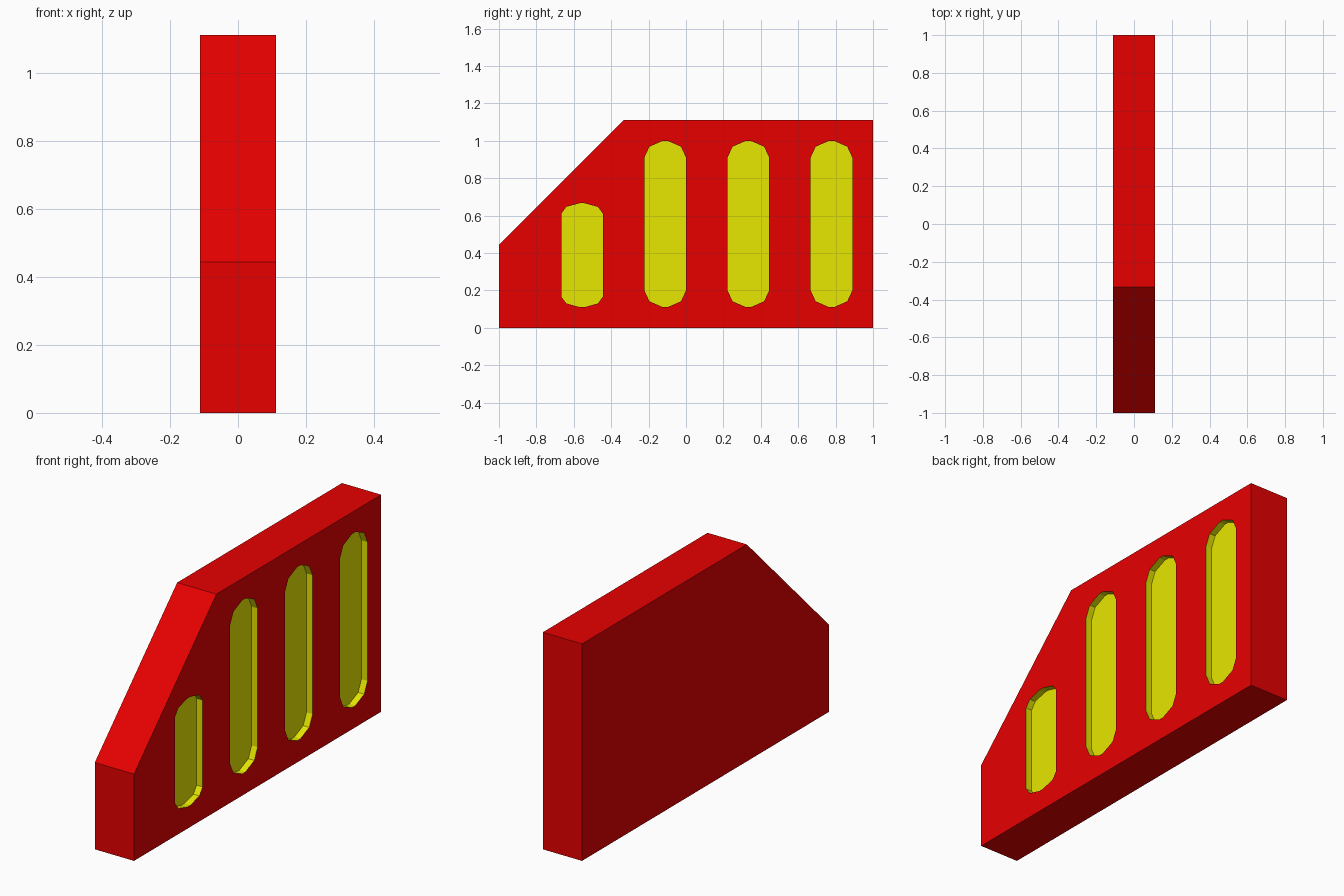
import bpy, bmesh

cube = bpy.data.objects.get("Cube")
if cube:
    bpy.data.objects.remove(cube, do_unlink=True)

UNIT = 2 / 18          # the panel is 18 units long, 10 high, 2 thick
HALF = UNIT            # half the thickness
DEPTH = 0.034          # depth of the slot recesses


def make_material(name, rgb):
    mat = bpy.data.materials.new(name)
    mat.use_nodes = True
    color = (*rgb, 1)
    mat.diffuse_color = color
    mat.node_tree.nodes["Principled BSDF"].inputs["Base Color"].default_value = color
    return mat


def add_prism(bm, outline, x0, x1, index):
    """Extrude a (y, z) outline from x0 to x1."""
    face = bm.faces.new([bm.verts.new((x0, y, z)) for y, z in outline])
    new = bmesh.ops.extrude_face_region(bm, geom=[face])["geom"]
    verts = [v for v in new if isinstance(v, bmesh.types.BMVert)]
    bmesh.ops.translate(bm, verts=verts, vec=(x1 - x0, 0, 0))
    for f in bm.faces:
        f.material_index = index


def make_object(name, bm):
    bmesh.ops.recalc_face_normals(bm, faces=bm.faces)
    mesh = bpy.data.meshes.new(name)
    bm.to_mesh(mesh)
    bm.free()
    for mat in materials:
        mesh.materials.append(mat)
    obj = bpy.data.objects.new(name, mesh)
    bpy.context.collection.objects.link(obj)
    return obj


materials = [make_material("red", (0.8, 0, 0)),
             make_material("yellow", (0.8, 0.8, 0))]

# Panel with a sloped front corner
bm = bmesh.new()
profile = [(-9, 0), (9, 0), (9, 10), (-3, 10), (-9, 4)]
add_prism(bm, [(y * UNIT, z * UNIT) for y, z in profile], -HALF, HALF, 0)
panel = make_object("panel", bm)

# Rounded slots: one quarter outline mirrored, then stretched to each height
quarter = [(0.0, 0.1), (0.12, 0.035), (0.44, 0.0)]
lower = quarter + [(1 - u, v) for u, v in reversed(quarter)]
slot = lower + [(u, 1 - v) for u, v in reversed(lower)]
bm = bmesh.new()
for start, height in ((-6, 5), (-2, 8), (2, 8), (6, 8)):
    outline = [((start + 2 * u) * UNIT, (1 + height * v) * UNIT) for u, v in slot]
    add_prism(bm, outline, HALF - DEPTH, HALF + 0.05, 1)
cutter = make_object("slot_cutter", bm)
cutter.hide_render = True

# Cut the recesses into the +x side; their walls and floors stay yellow
mod = panel.modifiers.new("slots", 'BOOLEAN')
mod.operation = 'DIFFERENCE'
mod.solver = 'EXACT'
mod.object = cutter
bpy.context.view_layer.objects.active = panel
panel.select_set(True)
bpy.ops.object.modifier_apply(modifier=mod.name)
bpy.data.objects.remove(cutter, do_unlink=True)
